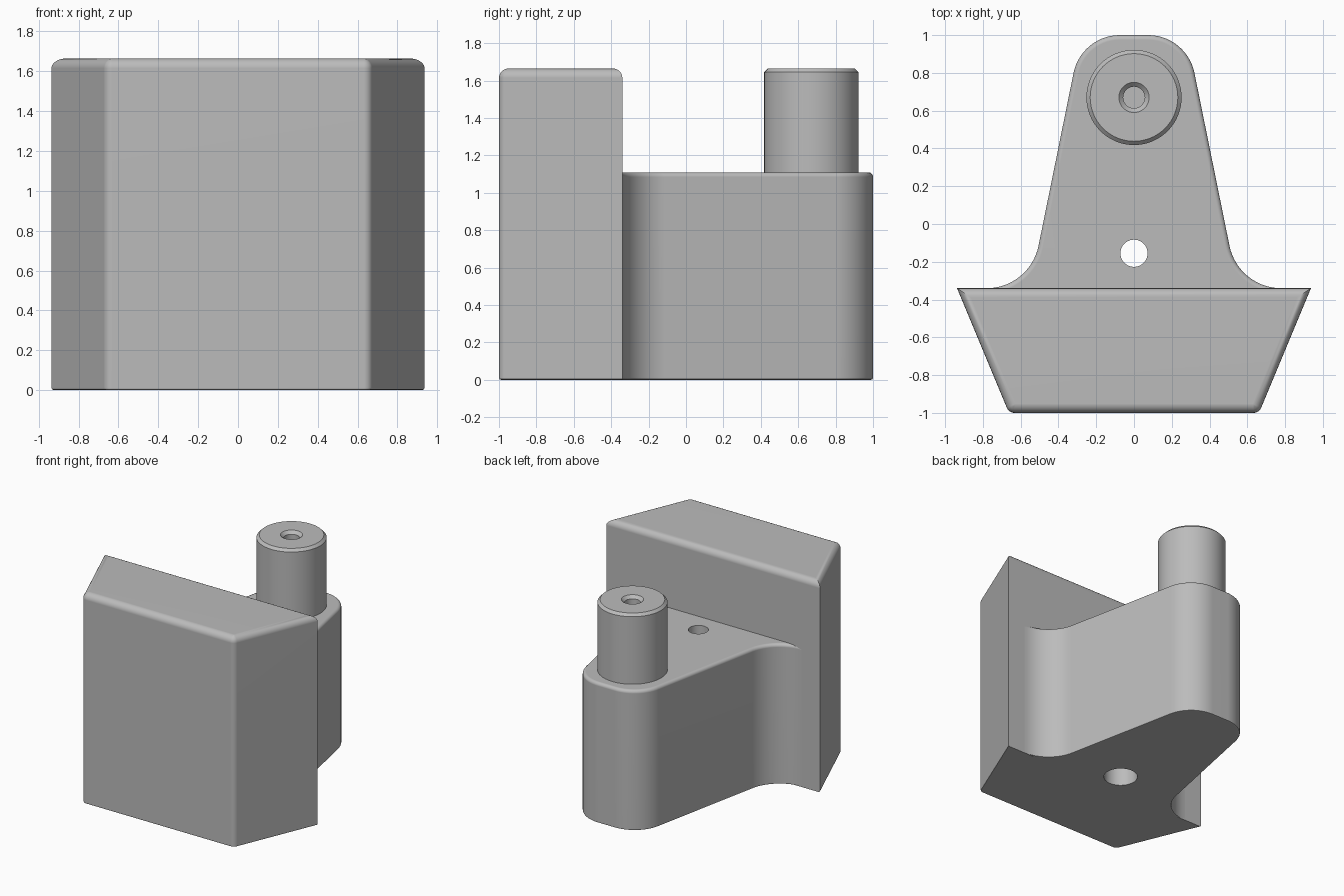
import bpy, bmesh
from math import cos, sin, radians, pi
from mathutils import Vector

cube = bpy.data.objects.get("Cube")
if cube:
    bpy.data.objects.remove(cube, do_unlink=True)

grey = bpy.data.materials.new("plain grey")
grey.use_nodes = True
colour = (0.5, 0.5, 0.5, 1)
grey.diffuse_color = colour
grey.node_tree.nodes["Principled BSDF"].inputs["Base Color"].default_value = colour


def arc(cx, cy, r, start, end, steps=14):
    """Points along an arc, angles in degrees."""
    angles = [radians(start + (end - start) * i / steps) for i in range(steps + 1)]
    return [(cx + r * cos(a), cy + r * sin(a)) for a in angles]


def mirrored(half):
    """Close a right-hand outline with its mirror image."""
    return half + [(-x, y) for x, y in reversed(half)]


def to_object(name, bm):
    bmesh.ops.recalc_face_normals(bm, faces=bm.faces)
    mesh = bpy.data.meshes.new(name)
    bm.to_mesh(mesh)
    bm.free()
    mesh.materials.append(grey)
    obj = bpy.data.objects.new(name, mesh)
    bpy.context.collection.objects.link(obj)
    return obj


def prism(name, outline, height, top_round, bottom_round, keep):
    """Extruded outline with rounded top and bottom rims where keep(midpoint, is_top)."""
    bm = bmesh.new()
    base = bm.faces.new([bm.verts.new((x, y, 0)) for x, y in outline])
    new = bmesh.ops.extrude_face_region(bm, geom=[base])["geom"]
    verts = [g for g in new if isinstance(g, bmesh.types.BMVert)]
    bmesh.ops.translate(bm, verts=verts, vec=(0, 0, height))
    bmesh.ops.recalc_face_normals(bm, faces=bm.faces)
    for z, size, segments in ((height, top_round, 5), (0, bottom_round, 2)):
        rim = [e for e in bm.edges
               if all(abs(v.co.z - z) < 1e-5 for v in e.verts)
               and keep((e.verts[0].co + e.verts[1].co) / 2, z > 0)]
        bmesh.ops.bevel(bm, geom=rim, offset=size, segments=segments,
                        profile=0.5, affect='EDGES', clamp_overlap=False)
    return to_object(name, bm)


def lathe(name, profile, x, y, sides=64):
    """Solid of revolution from (radius, z) points that start and end on the axis."""
    bm = bmesh.new()
    verts = [bm.verts.new((x + r, y, z)) for r, z in profile]
    edges = [bm.edges.new(pair) for pair in zip(verts, verts[1:])]
    bmesh.ops.spin(bm, geom=verts + edges, cent=(x, y, 0), axis=(0, 0, 1),
                   angle=2 * pi, steps=sides)
    bmesh.ops.remove_doubles(bm, verts=bm.verts, dist=1e-4)
    return to_object(name, bm)


def finish(obj):
    """Smooth rounds, crisp edges and flat large faces."""
    bpy.ops.object.select_all(action='DESELECT')
    obj.select_set(True)
    bpy.context.view_layer.objects.active = obj
    for mod in list(obj.modifiers):
        bpy.ops.object.modifier_apply(modifier=mod.name)
    bpy.ops.object.shade_smooth_by_angle(angle=radians(32))
    normals = obj.modifiers.new("flat_faces", 'WEIGHTED_NORMAL')
    normals.keep_sharp = True


HEIGHT = 1.665
BACK = -0.34          # rear face of the front block
SLOPE = 11.5          # taper of the arm sides, degrees

# Front block: tapered plan, rounded front corners
block_half = [(0.937, BACK)] + arc(0.632, -0.955, 0.045, -22.4, -90, 6)
front_block = prism("front_block", mirrored(block_half), HEIGHT, 0.05, 0.012,
                    lambda mid, top: top or mid.y < BACK - 0.01)

# Rear arm: rounded nose, tapered sides, concave fillets into the block
arm_half = (arc(0.075, 0.75, 0.25, 90, SLOPE)
            + arc(0.78, -0.06, 0.28, 180 + SLOPE, 270)
            + [(0.78, BACK - 0.02)])
rear_arm = prism("rear_arm", mirrored(arm_half), 1.11, 0.025, 0.012,
                 lambda mid, top: mid.y > BACK + 0.0005)

# Screw hole through the arm, wider at the bottom
hole_cutter = lathe("hole_cutter",
                    [(0, -0.1), (0.125, -0.1), (0.125, 0.55), (0.072, 0.55),
                     (0.072, 1.3), (0, 1.3)], 0, -0.155, 40)
hole_cutter.hide_render = True
hole_cutter.hide_viewport = True
cut = rear_arm.modifiers.new("screw_hole", 'BOOLEAN')
cut.operation = 'DIFFERENCE'
cut.solver = 'EXACT'
cut.object = hole_cutter

# Round post with chamfered rim and countersunk centre hole
post = lathe("post", [(0, 1.45), (0.057, 1.45), (0.057, HEIGHT - 0.023),
                      (0.08, HEIGHT), (0.232, HEIGHT), (0.252, HEIGHT - 0.02),
                      (0.252, 1.08), (0, 1.08)], 0, 0.67)

for part in (front_block, rear_arm, post):
    finish(part)
bpy.data.objects.remove(hole_cutter, do_unlink=True)
